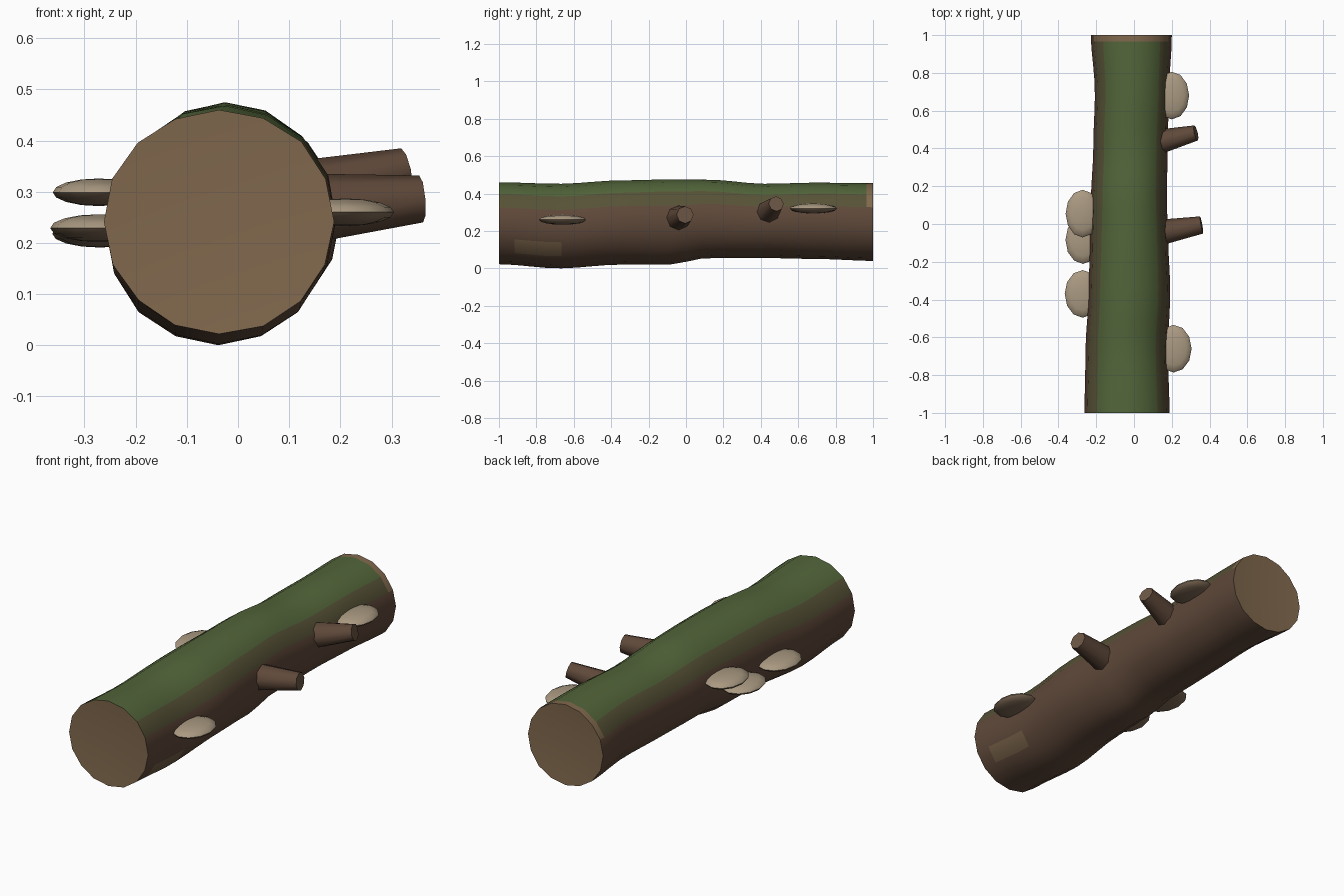
import bpy, bmesh, math
from mathutils import Vector, Matrix

if "Cube" in bpy.data.objects:
    bpy.data.objects.remove(bpy.data.objects["Cube"])


def material(name, rgb):
    m = bpy.data.materials.new(name)
    m.diffuse_color = (*rgb, 1)
    m.use_nodes = True
    m.node_tree.nodes["Principled BSDF"].inputs["Base Color"].default_value = m.diffuse_color
    return m


BARK = material("bark", (0.115, 0.066, 0.042))
MIX = material("mossy_bark", (0.095, 0.085, 0.038))
MOSS = material("moss", (0.085, 0.13, 0.042))
WOOD = material("cut_wood", (0.22, 0.14, 0.075))
WORN = material("worn_bark", (0.17, 0.11, 0.06))
CREAM = material("fungus_top", (0.40, 0.32, 0.22))
UNDER = material("fungus_underside", (0.22, 0.15, 0.095))
STUB_END = material("stub_end", (0.15, 0.095, 0.06))


def finish(name, bm, mats, angle=40):
    bmesh.ops.recalc_face_normals(bm, faces=bm.faces)
    me = bpy.data.meshes.new(name)
    bm.to_mesh(me)
    bm.free()
    for m in mats:
        me.materials.append(m)
    ob = bpy.data.objects.new(name, me)
    bpy.context.collection.objects.link(ob)
    bpy.ops.object.select_all(action='DESELECT')
    ob.select_set(True)
    bpy.context.view_layer.objects.active = ob
    bpy.ops.object.shade_smooth_by_angle(angle=math.radians(angle))
    return ob


# Log outline along its length: y, left x, right x, bottom z, top z
OUTLINE = [(-1.0, -.262, .188, .022, .46), (-.68, -.257, .18, .0, .452),
           (-.35, -.24, .192, .02, .47), (-.1, -.233, .182, .02, .475),
           (.12, -.228, .174, .055, .474), (.42, -.215, .178, .055, .452),
           (.7, -.207, .186, .05, .458), (1.0, -.228, .20, .04, .455)]


def outline(y):
    for a, b in zip(OUTLINE, OUTLINE[1:]):
        if y <= b[0] + 1e-6:
            t = (y - a[0]) / (b[0] - a[0])
            t = t * t * (3 - 2 * t)
            return [p + (q - p) * t for p, q in zip(a[1:], b[1:])]


# Log: 16-sided irregular tube with a moss top and cut ends
SIDES, RINGS = 16, 24
ys = [-1 + 2 * i / RINGS for i in range(RINGS + 1)]
ys.insert(-1, 0.965)
bm = bmesh.new()
rings = []
for y in ys:
    l, r, b, t = outline(y)
    ring = []
    for k in range(SIDES):
        a = 2 * math.pi * k / SIDES
        bump = 1 + 0.012 * math.sin(7 * y + 3 * a) * math.sin(2 * a) ** 2
        ring.append(bm.verts.new(((l + r) / 2 + (r - l) / 2 * bump * math.sin(a), y,
                                  (b + t) / 2 + (t - b) / 2 * bump * math.cos(a))))
    rings.append(ring)
for i, (p, q) in enumerate(zip(rings, rings[1:])):
    for k in range(SIDES):
        n = (k + 1) % SIDES
        f = bm.faces.new((p[k], p[n], q[n], q[k]))
        c = f.calc_center_median()
        step = min(k, SIDES - 1 - k)
        f.material_index = 2 if step < 2 else 1 if step == 2 else 0
        if c.x > 0 and -.92 < c.y < -.66 and .07 < c.z < .16:
            f.material_index = 4
        if i == len(rings) - 2 and step < 3:
            f.material_index = 3
for ring, inset in ((rings[0], 0.015), (rings[-1], -0.015)):
    mid = sum((v.co for v in ring), Vector()) / SIDES
    hub = bm.verts.new(mid + Vector((0, inset, 0)))
    for k in range(SIDES):
        f = bm.faces.new((ring[k], ring[(k + 1) % SIDES], hub))
        f.material_index = 3
finish("log", bm, [BARK, MIX, MOSS, WOOD, WORN])


# Broken branch stubs: tapered 8-sided pegs
def stub(name, start, end, r1, r2):
    start, end = Vector(start), Vector(end)
    axis = end - start
    bm = bmesh.new()
    bmesh.ops.create_cone(bm, cap_ends=True, segments=8, radius1=r1, radius2=r2, depth=axis.length)
    for f in bm.faces:
        if f.normal.z > 0.9:
            f.material_index = 1
    bm.transform(Matrix.Translation((start + end) / 2) @ axis.to_track_quat('Z', 'Y').to_matrix().to_4x4())
    finish(name, bm, [BARK, STUB_END], 50)


stub("branch_stub_middle", (.12, -.048, .266), (.358, -.005, .286), .07, .046)
stub("branch_stub_back", (.11, .43, .292), (.328, .482, .345), .068, .041)


# Shelf fungi: flattened ellipsoids half sunk in the bark
FUNGI = [(.21, -.66, .26, .095), (.20, .68, .32, .092), (-.272, .055, .299, .09),
         (-.27, -.085, .218, .093), (-.272, -.37, .229, .095)]
for i, (x, y, z, rx) in enumerate(FUNGI):
    bm = bmesh.new()
    bmesh.ops.create_uvsphere(bm, u_segments=12, v_segments=8, radius=1)
    for f in bm.faces:
        f.material_index = 0 if f.calc_center_median().z > 0 else 1
    bm.transform(Matrix.Translation((x, y, z)) @ Matrix.Diagonal((rx, .126, .027, 1)))
    finish(f"shelf_fungus_{i + 1}", bm, [CREAM, UNDER], 60)
